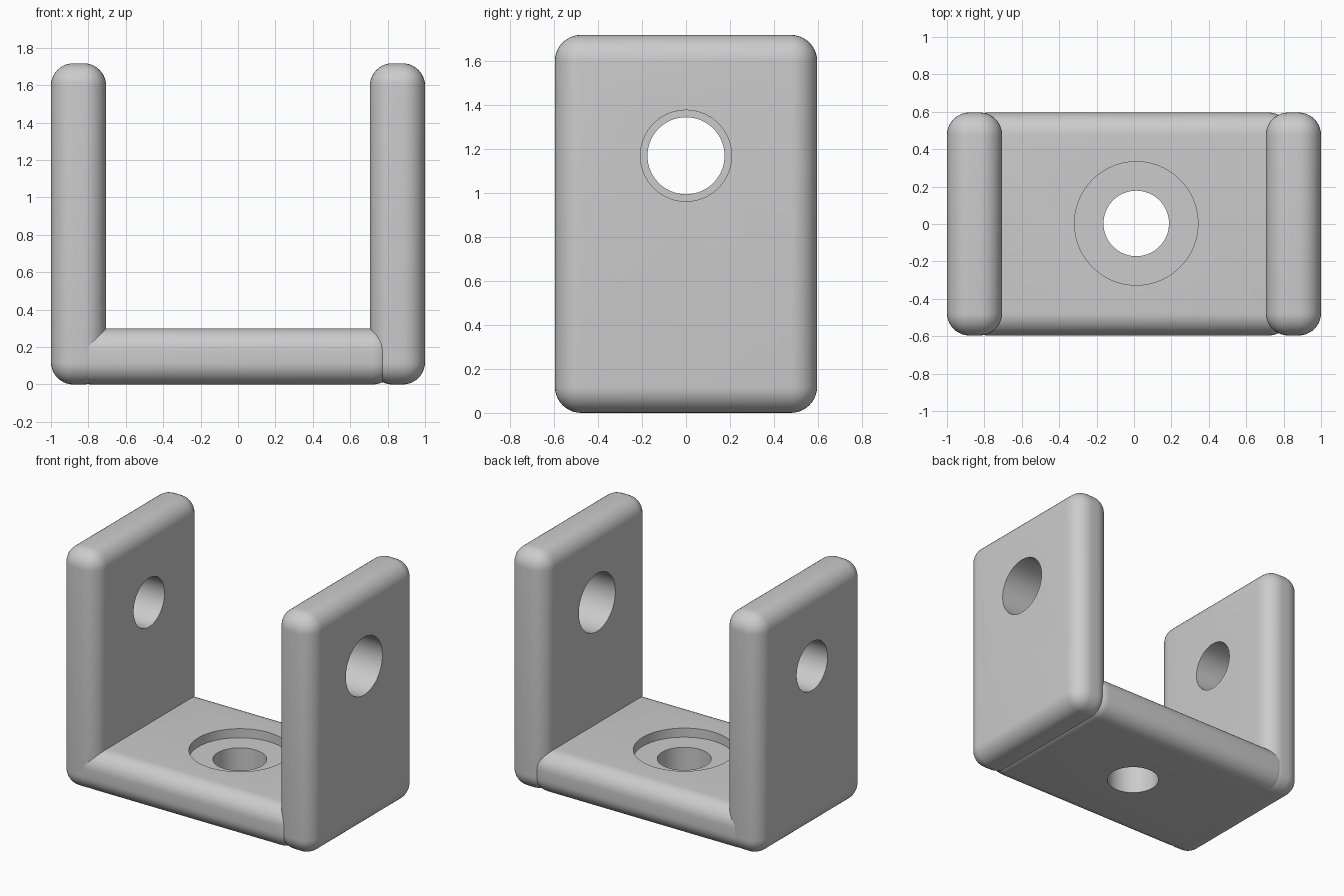
import bpy
import math

default_cube = bpy.data.objects.get("Cube")
if default_cube:
    bpy.data.objects.remove(default_cube, do_unlink=True)

ROUND = 0.12
HALF_DEPTH = 0.596
PIVOT_Z = 1.168

grey = bpy.data.materials.new("plain grey")
grey.use_nodes = True
colour = (0.6, 0.6, 0.6, 1)
grey.diffuse_color = colour
grey.node_tree.nodes["Principled BSDF"].inputs["Base Color"].default_value = colour


def rounded_plate(name, x0, x1, height):
    """Box standing on the ground with all edges rounded."""
    bpy.ops.mesh.primitive_cube_add(size=1, location=((x0 + x1) / 2, 0, height / 2))
    plate = bpy.context.object
    plate.name = name
    plate.scale = (x1 - x0, HALF_DEPTH * 2, height)
    bpy.ops.object.transform_apply(location=False, rotation=False, scale=True)
    plate.data.materials.append(grey)
    bevel = plate.modifiers.new("rounded edges", "BEVEL")
    bevel.width = ROUND
    bevel.segments = 10
    return plate


def drill(plate, radius, depth, centre, along_x=False):
    """Cut a round hole, then remove the cutter."""
    turn = (0, math.pi / 2, 0) if along_x else (0, 0, 0)
    bpy.ops.mesh.primitive_cylinder_add(vertices=96, radius=radius, depth=depth,
                                        location=centre, rotation=turn)
    cutter = bpy.context.object
    cutter.name = "hole_cutter"
    cutter.hide_render = True
    cutter.data.materials.append(grey)
    cut = plate.modifiers.new("hole", "BOOLEAN")
    cut.operation = "DIFFERENCE"
    cut.solver = "EXACT"
    cut.object = cutter
    bpy.ops.object.select_all(action="DESELECT")
    plate.select_set(True)
    bpy.context.view_layer.objects.active = plate
    for modifier in list(plate.modifiers):
        bpy.ops.object.modifier_apply(modifier=modifier.name)
    bpy.data.objects.remove(cutter, do_unlink=True)


def smooth(plate):
    bpy.ops.object.select_all(action="DESELECT")
    plate.select_set(True)
    bpy.context.view_layer.objects.active = plate
    bpy.ops.object.shade_smooth_by_angle(angle=math.radians(30))


# Upright arms, the left one with the wider pivot hole
for name, side, hole in (("right_arm", -1, 0.175), ("left_arm", 1, 0.207)):
    inner, outer = sorted((side * 0.705, side * 1.0))
    arm = rounded_plate(name, inner, outer, 1.717)
    drill(arm, hole, 1, (side * 0.85, 0, PIVOT_Z), along_x=True)
    smooth(arm)

# Base plate with a counterbored mounting hole
base = rounded_plate("base_plate", -0.9, 0.84, 0.3)
mount = (0.012, 0.003)
drill(base, 0.175, 1, (*mount, 0.15))
drill(base, 0.33, 0.13, (*mount, 0.3))
smooth(base)
